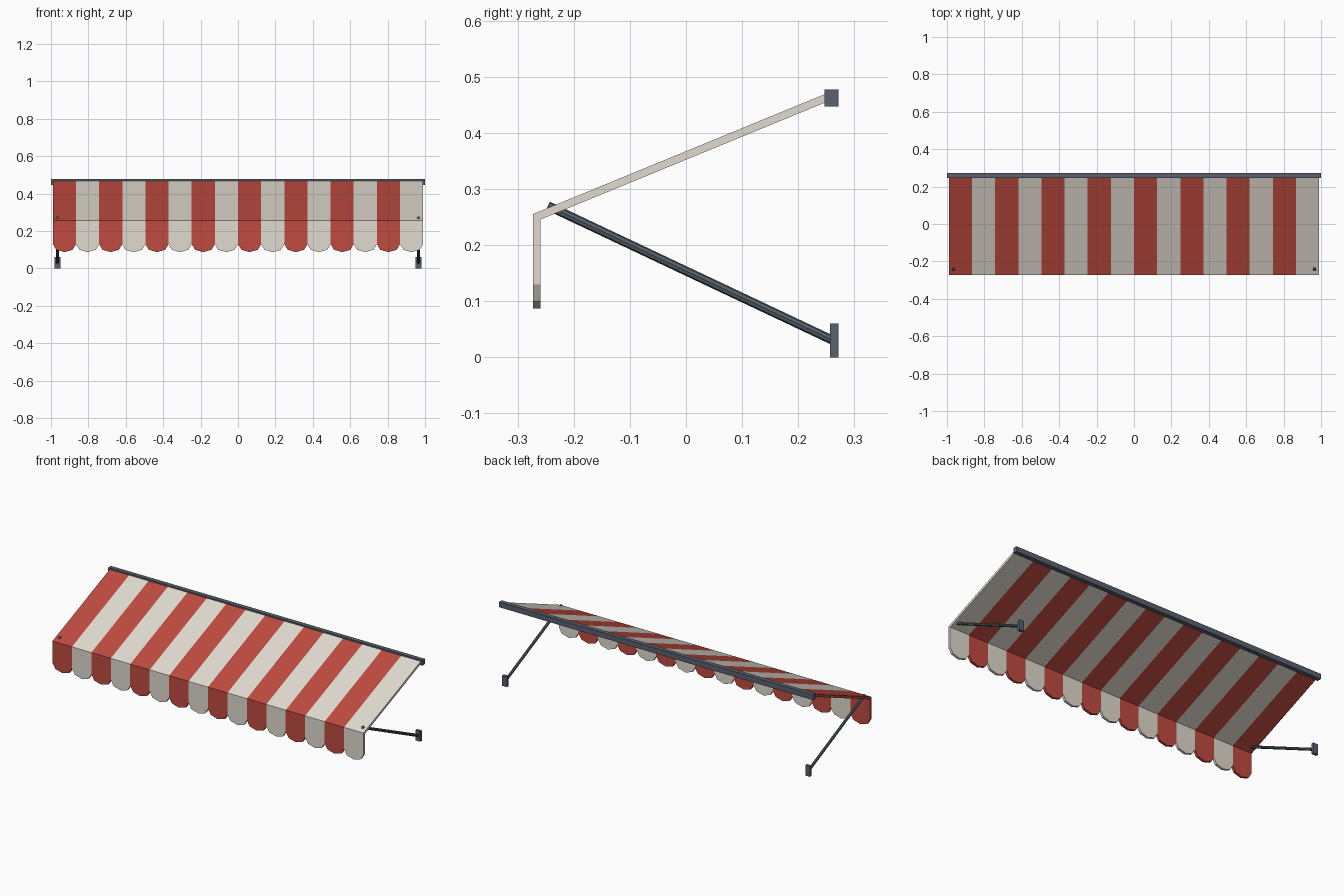
import bpy, bmesh, math
from mathutils import Vector

if "Cube" in bpy.data.objects:
    bpy.data.objects.remove(bpy.data.objects["Cube"])


def material(name, rgb):
    m = bpy.data.materials.new(name)
    m.diffuse_color = (*rgb, 1)
    m.use_nodes = True
    m.node_tree.nodes["Principled BSDF"].inputs["Base Color"].default_value = m.diffuse_color
    return m


red = material("red_cloth", (0.52, 0.07, 0.05))
cream = material("cream_cloth", (0.75, 0.71, 0.63))
metal = material("grey_metal", (0.10, 0.12, 0.155))


def box(name, lo, hi):
    lo, hi = Vector(lo), Vector(hi)
    bpy.ops.mesh.primitive_cube_add(size=1, location=(lo + hi) / 2)
    o = bpy.context.object
    o.name = name
    o.scale = hi - lo
    bpy.ops.object.transform_apply(location=False, rotation=False, scale=True)
    o.data.materials.append(metal)


def rod(name, a, b, radius, sides):
    a, b = Vector(a), Vector(b)
    bpy.ops.mesh.primitive_cylinder_add(vertices=sides, radius=radius,
                                        depth=(b - a).length, location=(a + b) / 2)
    o = bpy.context.object
    o.name = name
    o.rotation_euler = (b - a).to_track_quat('Z', 'Y').to_euler()
    o.data.materials.append(metal)


# striped canopy with scalloped valance, one sheet thickened inwards
STRIPES, HALF = 16, 0.99
BACK, FRONT = (0.255, 0.472), (-0.273, 0.255)
SCALLOP_TOP, SCALLOP_DEPTH, SEGMENTS = 0.130, 0.043, 4
w = 2 * HALF / STRIPES
bm = bmesh.new()
for i in range(STRIPES):
    x0 = -HALF + i * w
    x1 = x0 + w
    back = [bm.verts.new((x, *BACK)) for x in (x0, x1)]
    front = [bm.verts.new((x, *FRONT)) for x in (x0, x1)]
    hem = []
    for k in range(SEGMENTS + 1):
        t = math.pi * k / SEGMENTS
        hem.append(bm.verts.new((x0 + w / 2 - w / 2 * math.cos(t), FRONT[0],
                                 SCALLOP_TOP - SCALLOP_DEPTH * math.sin(t))))
    for f in (bm.faces.new((front[0], front[1], back[1], back[0])),
              bm.faces.new([front[1], front[0]] + hem)):
        f.material_index = i % 2
bmesh.ops.remove_doubles(bm, verts=bm.verts, dist=1e-4)
mesh = bpy.data.meshes.new("striped_canopy")
bm.to_mesh(mesh)
bm.free()
mesh.materials.append(red)
mesh.materials.append(cream)
canopy = bpy.data.objects.new("striped_canopy", mesh)
bpy.context.collection.objects.link(canopy)
solid = canopy.modifiers.new("cloth_thickness", 'SOLIDIFY')
solid.thickness = 0.014
solid.offset = -1
solid.use_even_offset = True

# wall rail
box("wall_rail", (-1, 0.247, 0.447), (1, 0.272, 0.477))

# support arms and wall brackets
for side, s in (("left", -1), ("right", 1)):
    x = s * 0.965
    rod(side + "_arm", (x, 0.262, 0.030), (x, -0.246, 0.270), 0.008, 8)
    box(side + "_bracket", (x - 0.015, 0.257, 0), (x + 0.015, 0.272, 0.06))
